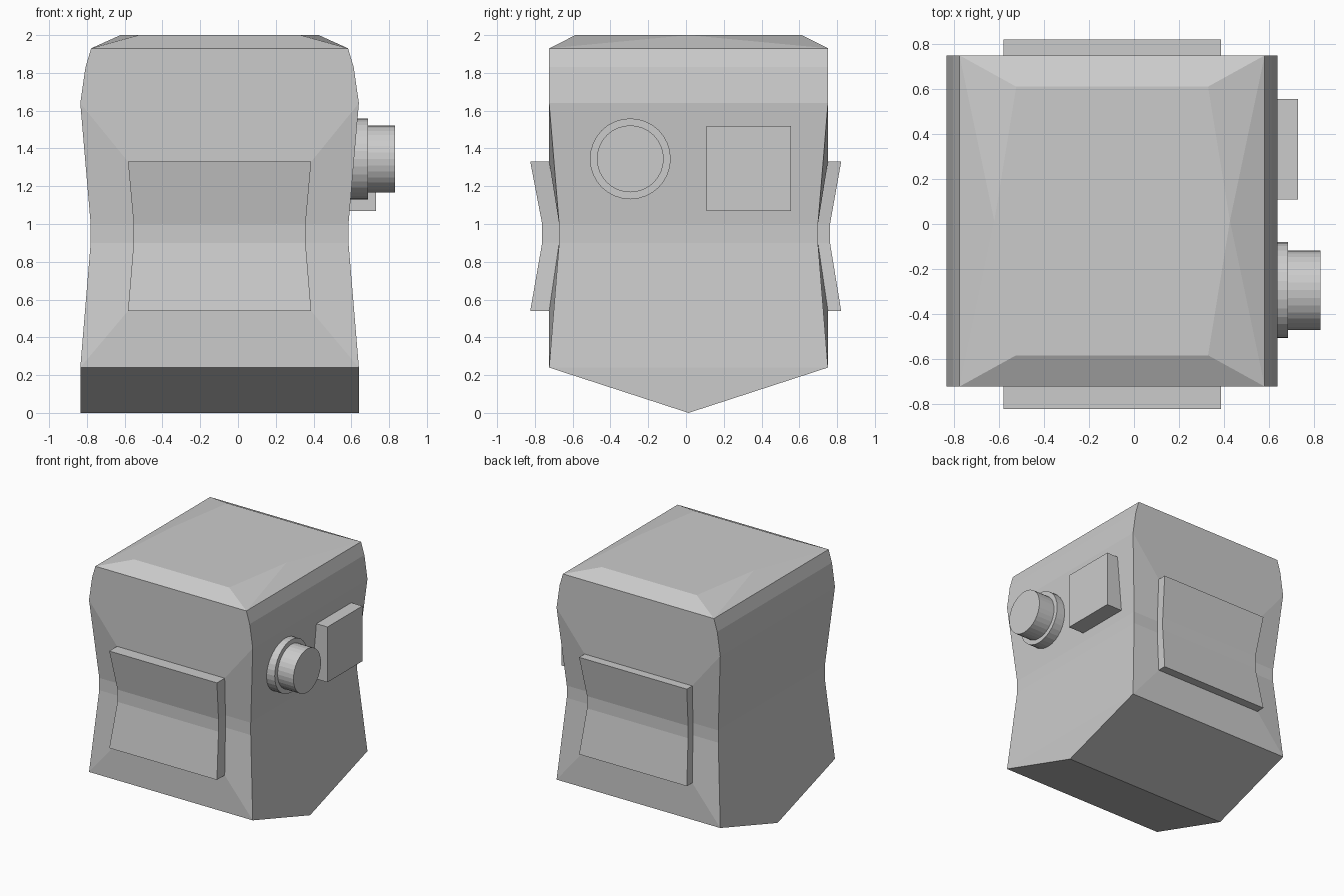
import bpy, bmesh, math

if "Cube" in bpy.data.objects:
    bpy.data.objects.remove(bpy.data.objects["Cube"])

CX, CY = -0.0975, 0.0135   # centre of the housing


def finish(bm, name):
    bmesh.ops.remove_doubles(bm, verts=bm.verts, dist=1e-4)
    bmesh.ops.recalc_face_normals(bm, faces=bm.faces)
    mesh = bpy.data.meshes.new(name)
    bm.to_mesh(mesh)
    bm.free()
    obj = bpy.data.objects.new(name, mesh)
    bpy.context.collection.objects.link(obj)
    return obj


def face(bm, *points):
    bm.faces.new([bm.verts.new((CX + x, CY + y, z)) for x, y, z in points])


def strip(bm, a, b):
    """Quads joining two rows of points."""
    for i in range(len(a) - 1):
        face(bm, a[i], a[i + 1], b[i + 1], b[i])


def flip(points, sx=1, sy=1):
    return [(x * sx, y * sy, z) for x, y, z in points]


# Corner line of the housing and edge line of the waisted panel
corner = [(0.7375, 0.738, 0.24), (0.6825, 0.685, 0.90), (0.6825, 0.685, 1.00),
          (0.7375, 0.738, 1.64), (0.71, 0.738, 1.83), (0.68, 0.738, 1.93)]
panel = [(0.485, 0.738, 0.54), (0.455, 0.685, 0.90),
         (0.455, 0.685, 1.00), (0.485, 0.738, 1.33)]

# Housing: pinched walls, wedge base and bevelled roof
bm = bmesh.new()
ridge = (0.7375, 0, 0)
inner, mid = (0.4275, 0.5985, 2.0), (0.525, 0, 2.0)
for sx in (-1, 1):
    strip(bm, flip(corner, sx), flip(corner, sx, -1))
    c, r, m = flip([corner[0], ridge, mid], sx)
    face(bm, c, r, (c[0], -c[1], c[2]))
    a, i = flip([corner[-1], inner], sx)
    b, j = flip([corner[-1], inner], sx, -1)
    face(bm, a, b, m)
    face(bm, a, m, i)
    face(bm, b, m, j)
for sy in (-1, 1):
    for sx in (-1, 1):
        strip(bm, flip(corner[:4], sx, sy), flip(panel, sx, sy))
    strip(bm, flip(panel, 1, sy), flip(panel, -1, sy))
    strip(bm, flip(corner[3:] + [inner], 1, sy), flip(corner[3:] + [inner], -1, sy))
    for p, q in ((corner[0], panel[0]), (corner[3], panel[3]), (corner[0], ridge)):
        strip(bm, flip([p, q], 1, sy), flip([p, q], -1, sy))
face(bm, *flip([inner, mid], 1), *flip([inner], 1, -1),
     *flip([inner], -1, -1), *flip([mid, inner], -1))
finish(bm, "housing")


# Raised panels on front and back
def add_panel(name, sy, end_depth, mid_depth):
    bm = bmesh.new()
    depth = [end_depth, mid_depth, mid_depth, end_depth]
    outer = [(x, y + d, z) for (x, y, z), d in zip(panel, depth)]
    base = [(x, y - 0.02, z) for x, y, z in panel]
    for rows in (outer, base):
        strip(bm, flip(rows, 1, sy), flip(rows, -1, sy))
    for sx in (-1, 1):
        strip(bm, flip(outer, sx, sy), flip(base, sx, sy))
    for k in (0, 3):
        ends = [outer[k], base[k]]
        strip(bm, flip(ends, 1, sy), flip(ends, -1, sy))
    finish(bm, name)


add_panel("front_panel", -1, 0.10, 0.09)
add_panel("back_panel", 1, 0.07, 0.064)


# Round knob with collar on the right wall
def add_disc(name, radius, x0, x1):
    bpy.ops.mesh.primitive_cylinder_add(
        vertices=32, radius=radius, depth=x1 - x0,
        location=((x0 + x1) / 2, -0.295, 1.345), rotation=(0, math.pi / 2, 0))
    bpy.context.object.name = name


add_disc("knob_collar", 0.214, 0.56, 0.687)
add_disc("knob", 0.177, 0.60, 0.83)

# Square switch box on the right wall
bpy.ops.mesh.primitive_cube_add(size=1, location=(0.645, 0.333, 1.295))
box = bpy.context.object
box.name = "switch_box"
box.scale = (0.17, 0.448, 0.45)
